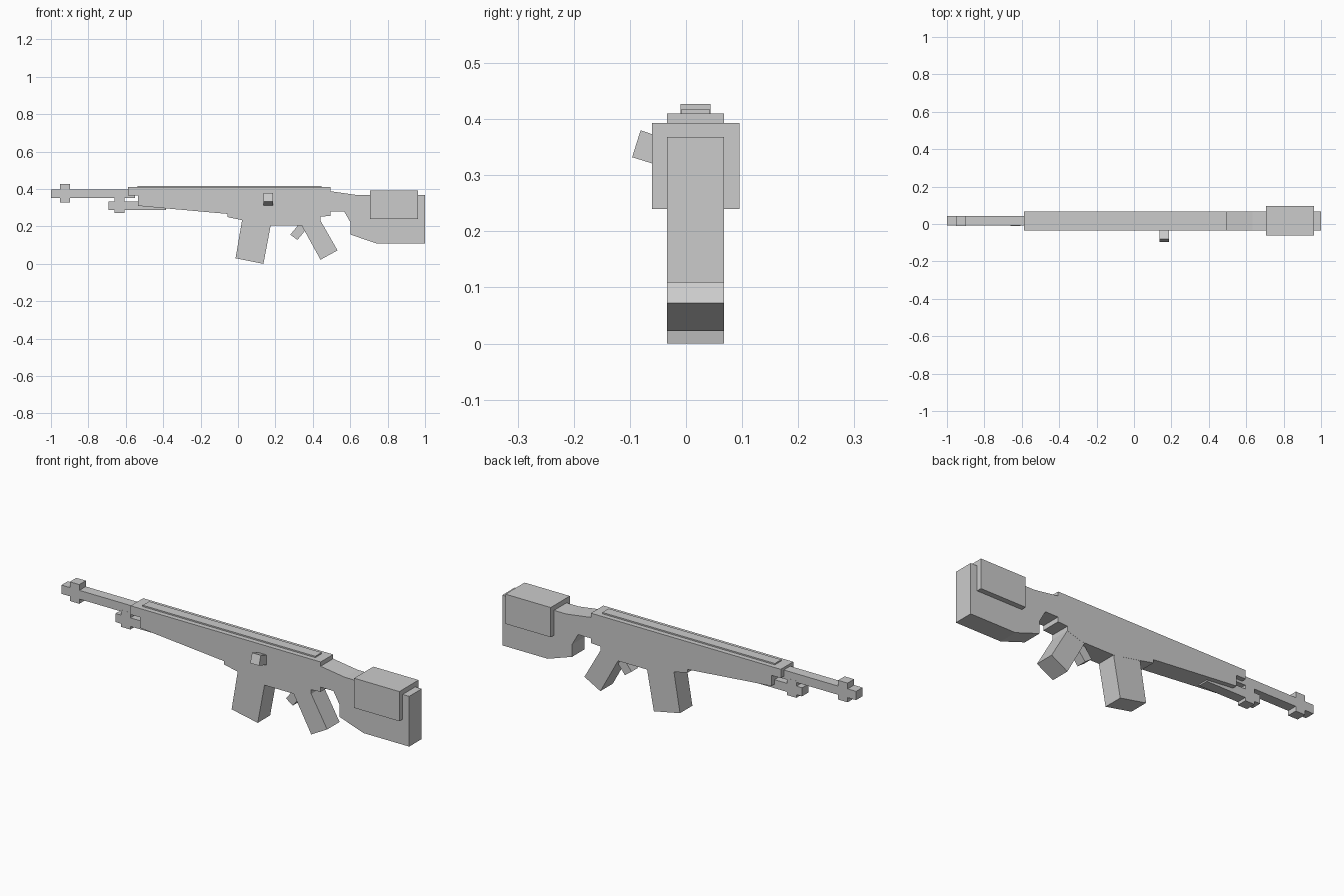
import bpy
import bmesh

MID = 0.017            # centre plane of the rifle in y
FULL, SLIM = 0.051, 0.026   # half widths of body parts and slim parts


def extrude(name, pts, vec):
    """Closed prism from a 3D outline swept along vec."""
    bm = bmesh.new()
    face = bm.faces.new([bm.verts.new(p) for p in pts])
    res = bmesh.ops.extrude_face_region(bm, geom=[face])
    moved = [g for g in res["geom"] if isinstance(g, bmesh.types.BMVert)]
    bmesh.ops.translate(bm, verts=moved, vec=vec)
    bmesh.ops.recalc_face_normals(bm, faces=bm.faces[:])
    mesh = bpy.data.meshes.new(name)
    bm.to_mesh(mesh)
    bm.free()
    obj = bpy.data.objects.new(name, mesh)
    bpy.context.collection.objects.link(obj)
    return obj


def plate(name, outline, half):
    """Side profile (x, z) given thickness about the centre plane."""
    return extrude(name, [(x, MID - half, z) for x, z in outline], (0, 2 * half, 0))


def block(name, x0, x1, z0, z1, half):
    return plate(name, [(x0, z0), (x1, z0), (x1, z1), (x0, z1)], half)


# Receiver, neck and shoulder stock share one side profile
plate("body_and_stock", [
    (-0.588, 0.41), (-0.588, 0.365), (-0.535, 0.365), (-0.535, 0.31),
    (-0.056, 0.267), (-0.056, 0.25), (0.02, 0.234), (0.17, 0.205),
    (0.36, 0.205), (0.441, 0.23), (0.441, 0.253), (0.495, 0.256),
    (0.495, 0.28), (0.568, 0.28), (0.602, 0.22), (0.602, 0.156),
    (0.741, 0.109), (1.0, 0.109), (1.0, 0.368), (0.634, 0.368),
    (0.495, 0.388), (0.495, 0.41)], FULL)

# Magazine, grip and trigger hang below the receiver
plate("magazine", [(-0.013, 0.03), (0.136, 0.0), (0.185, 0.26), (0.031, 0.288)],
      FULL - 0.0005)
plate("grip", [(0.441, 0.022), (0.532, 0.072), (0.43, 0.25), (0.335, 0.215)],
      FULL - 0.0005)
plate("trigger", [(0.28, 0.156), (0.318, 0.128), (0.385, 0.21), (0.34, 0.23)], SLIM)

# Cheek rest wraps the top of the stock
block("cheek_rest", 0.705, 0.963, 0.24, 0.393, 0.078)

# Raised strip along the top of the receiver
block("top_strip", -0.537, 0.447, 0.40, 0.417, SLIM)

# Barrel with muzzle sight, gas tube and its clamp
block("barrel", -1.0, -0.55, 0.352, 0.397, SLIM)
block("front_sight", -0.952, -0.898, 0.328, 0.427, SLIM + 0.0005)
block("gas_tube", -0.692, -0.384, 0.289, 0.333, SLIM)
block("gas_clamp", -0.66, -0.607, 0.273, 0.36, SLIM + 0.0005)

# Bolt handle sticks out of the near side, tilted upward
extrude("bolt_handle", [(0.137, y, z) for y, z in
        [(-0.081, 0.38), (-0.096, 0.332), (-0.025, 0.31), (-0.025, 0.361)]],
        (0.05, 0, 0))
